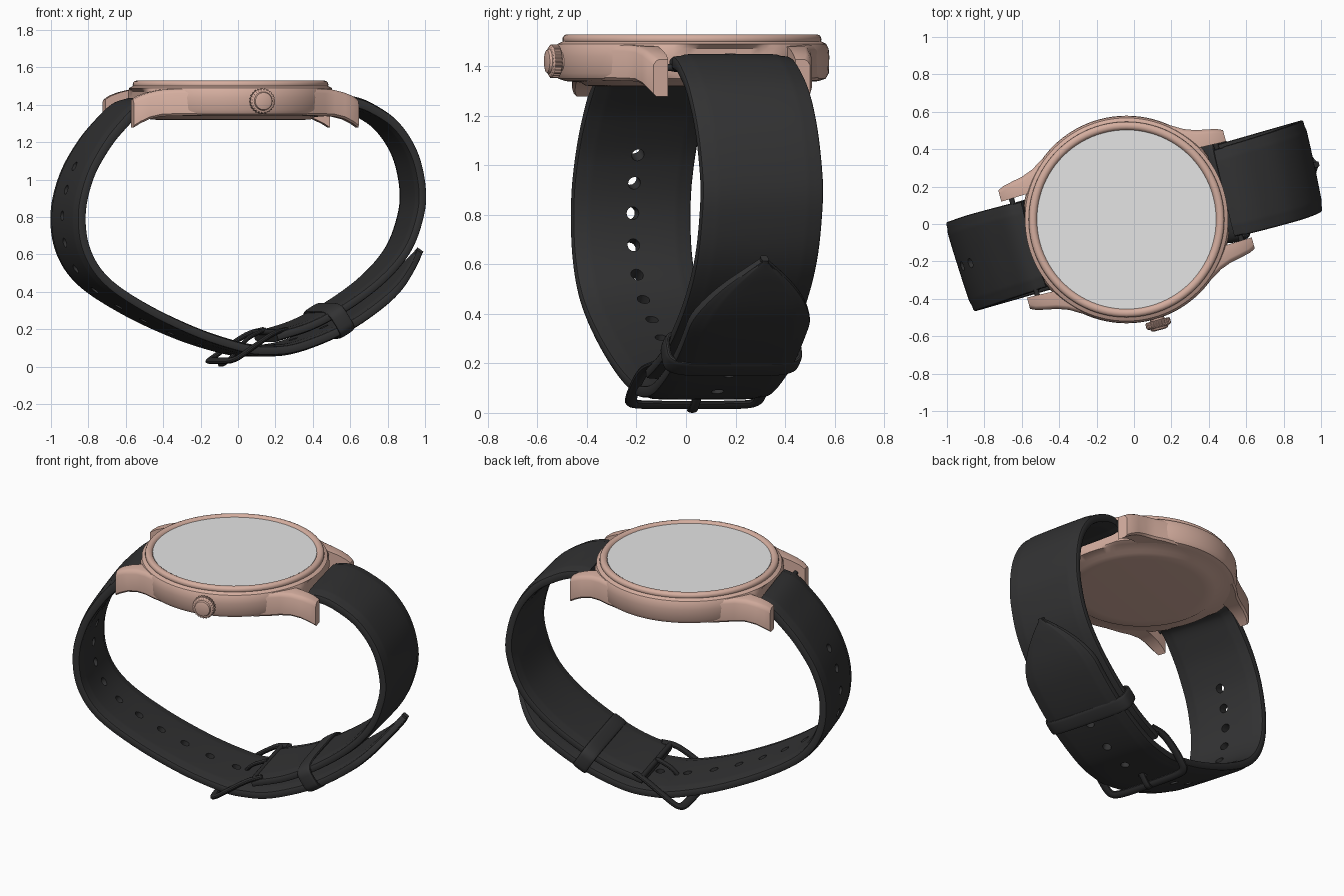
import bpy, bmesh, math
from mathutils import Vector, Matrix

if "Cube" in bpy.data.objects:
    bpy.data.objects.remove(bpy.data.objects["Cube"])

A = math.radians(15)
CX, CY = -0.04, 0.024
M = Matrix.Translation((CX, CY, 0)) @ Matrix.Rotation(A, 4, 'Z')   # watch frame -> world


def material(name, rgb):
    m = bpy.data.materials.new(name)
    m.diffuse_color = (*rgb, 1)
    m.use_nodes = True
    m.node_tree.nodes["Principled BSDF"].inputs["Base Color"].default_value = m.diffuse_color
    return m


ROSE = material("rose_metal", (0.66, 0.42, 0.345))
GLASS = material("dial_grey", (0.78, 0.78, 0.78))
BLACK = material("strap_black", (0.032, 0.032, 0.033))
DARK = material("buckle_black", (0.025, 0.025, 0.026))


def add_loft(bm, rings, closed=False):
    vs = [[bm.verts.new(M @ Vector(p)) for p in r] for r in rings]
    n = len(vs[0])
    for i in range(len(vs) if closed else len(vs) - 1):
        a, b = vs[i], vs[(i + 1) % len(vs)]
        for j in range(n):
            k = (j + 1) % n
            bm.faces.new((a[j], a[k], b[k], b[j]))
    if not closed:
        bm.faces.new(vs[0])
        bm.faces.new(vs[-1])


def smooth(ob, angle=35):
    bpy.ops.object.select_all(action='DESELECT')
    ob.select_set(True)
    bpy.context.view_layer.objects.active = ob
    bpy.ops.object.shade_smooth_by_angle(angle=math.radians(angle))


def finish(name, bm, mat):
    bmesh.ops.recalc_face_normals(bm, faces=bm.faces[:])
    me = bpy.data.meshes.new(name)
    bm.to_mesh(me)
    bm.free()
    me.materials.append(mat)
    ob = bpy.data.objects.new(name, me)
    bpy.context.collection.objects.link(ob)
    smooth(ob)
    return ob


def loft(name, rings, mat, closed=False):
    bm = bmesh.new()
    add_loft(bm, rings, closed)
    return finish(name, bm, mat)


def circle(r, z, n=96):
    return [Vector((r * math.cos(t * math.tau / n), r * math.sin(t * math.tau / n), z)) for t in range(n)]


def curve(pts, steps=8):
    """Catmull-Rom curve through the points"""
    p = [Vector(q) for q in pts]
    p = [2 * p[0] - p[1]] + p + [2 * p[-1] - p[-2]]
    out = []
    for i in range(1, len(p) - 2):
        a, b, c, d = p[i - 1:i + 3]
        for s in range(steps):
            t = s / steps
            out.append(0.5 * (2 * b + (c - a) * t + (2 * a - 5 * b + 4 * c - d) * t * t
                              + (3 * b - a - 3 * c + d) * t ** 3))
    return out + [p[-2]]


def tube(name, pts, normal, a, b, mat, closed=False, power=1.0, seg=12):
    """Sweep a (super)ellipse; a is along the fixed normal, b across it"""
    N = Vector(normal).normalized()
    f = lambda x: math.copysign(abs(x) ** power, x)
    rings, n = [], len(pts)
    for i, p in enumerate(pts):
        nx = pts[(i + 1) % n] if closed else pts[min(i + 1, n - 1)]
        pv = pts[i - 1] if closed else pts[max(i - 1, 0)]
        S = (nx - pv).normalized().cross(N).normalized()
        rings.append([p + N * a * f(math.cos(t * math.tau / seg)) + S * b * f(math.sin(t * math.tau / seg))
                      for t in range(seg)])
    return loft(name, rings, mat, closed)


# case: lathed body with bezel, flattened where the strap meets it
profile = [(0.36, 1.318), (0.43, 1.322), (0.45, 1.335), (0.51, 1.34), (0.54, 1.35), (0.553, 1.372),
           (0.555, 1.44), (0.552, 1.472), (0.543, 1.49), (0.526, 1.499), (0.521, 1.501), (0.523, 1.505),
           (0.522, 1.516), (0.516, 1.525), (0.506, 1.529), (0.494, 1.529), (0.484, 1.523), (0.478, 1.512)]
rings = [circle(r, z) for r, z in profile]
for r in rings:
    for p in r:
        if p.z < 1.475:
            p.x = max(-0.51, min(0.51, p.x))
loft("case", rings, ROSE)
loft("dial_glass", [circle(0.479, 1.508), circle(0.479, 1.517)], GLASS)

# lugs: u, inner v, outer v, bottom, top
stations = [(0.28, 0.27, 0.46, 1.342, 1.487), (0.36, 0.27, 0.424, 1.342, 1.487), (0.42, 0.27, 0.388, 1.341, 1.485),
            (0.48, 0.27, 0.366, 1.338, 1.48), (0.54, 0.268, 0.354, 1.324, 1.466), (0.59, 0.266, 0.343, 1.3, 1.448),
            (0.622, 0.266, 0.328, 1.278, 1.428)]
for sx in (1, -1):
    for sy in (1, -1):
        rr = []
        for u, vi, vo, zb, zt in stations:
            c = 0.012
            rr.append([(u * sx, v * sy, z) for v, z in
                       ((vi, zb), (vo - c, zb), (vo, zb + c), (vo, zt - 2 * c), (vo - c, zt - c / 2),
                        (vo - 2 * c, zt), (vi, zt))])
        loft("lug", rr, ROSE)


# crown with ribbed rim
def crown_ring(r, v, rib):
    return [(0.02 + (r - (rib if t % 4 > 1 else 0)) * math.cos(t * math.tau / 96), v,
             1.42 + (r - (rib if t % 4 > 1 else 0)) * math.sin(t * math.tau / 96)) for t in range(96)]


loft("crown", [crown_ring(*q) for q in
               ((0.04, -0.53, 0), (0.04, -0.562, 0), (0.06, -0.562, 0), (0.068, -0.567, 0.004), (0.068, -0.594, 0.004),
                (0.06, -0.6, 0), (0.05, -0.602, 0), (0.046, -0.612, 0), (0.03, -0.617, 0))], ROSE)

# spring bars between the lugs
for u in (0.565, -0.565):
    tube("spring_bar", [Vector((u, v, 1.395)) for v in (-0.28, 0.28)], (1, 0, 0), 0.014, 0.014, DARK)


# strap halves: padded section swept along a side-view path given as world x, z
def path(pts):
    return curve([((x - CX) / math.cos(A), 0, z) for x, z in pts])


half = [(1, 0.4), (0.985, 0.65), (0.95, 0.75), (0.86, 0.78), (0.78, 0.96), (0.7, 1.0), (0.35, 1.04)]
upper = half + [(0, 1.05)] + [(-w, h) for w, h in reversed(half)]
section = upper + [(w, -h) for w, h in reversed(upper)]


def sideways(q):
    """Small sideways drift of the strap, fading out at the lugs"""
    f = max(0, min(1, (1.42 - q.z) / 0.5))
    return Vector((0, (0.018 * q.x + 0.002) * f, 0))


def frames(p):
    out, s = [], 0
    for i, q in enumerate(p):
        T = (p[min(i + 1, len(p) - 1)] - p[max(i - 1, 0)]).normalized()
        s += (q - p[i - 1]).length if i else 0
        out.append((q + sideways(q), T, Vector((-T.z, 0, T.x)), s))
    return out


def strap(name, p, tip):
    fr = frames(p)
    total = fr[-1][3]
    rings = []
    for q, T, N, s in fr:
        hw = 0.242 + 0.008 * min(1, s / 0.4)
        if s < 0.05:
            hw -= 0.004
        th = (0.031 if tip else 0.029) + 0.007 * max(0, 1 - s / 0.5)
        if tip:
            r = min(1, (total - s) / 0.36)
            hw *= max(0.06, 1 - (1 - r) ** 1.8)
            th *= 0.6 + 0.4 * r
        d = -0.05 * q.x                                  # slight twist
        W = Vector((-math.sin(d), math.cos(d), 0))
        rings.append([q + W * hw * w + N * th * h for w, h in section])
    return loft(name, rings, BLACK), fr


strap("buckle_strap", path([(0.485, 1.405), (0.56, 1.413), (0.66, 1.38), (0.795, 1.288), (0.897, 1.13), (0.94, 0.93),
                            (0.918, 0.77), (0.853, 0.615), (0.728, 0.47), (0.55, 0.335), (0.35, 0.225), (0.15, 0.16)]),
      False)
long_strap, fr = strap("hole_strap", path(
    [(-0.53, 1.40), (-0.60, 1.375), (-0.67, 1.31), (-0.77, 1.19), (-0.865, 1.02), (-0.912, 0.82), (-0.885, 0.62),
     (-0.775, 0.455), (-0.55, 0.305), (-0.27, 0.175), (-0.03, 0.1), (0.1, 0.086), (0.25, 0.1), (0.45, 0.172),
     (0.62, 0.265), (0.8, 0.405), (0.92, 0.54), (0.98, 0.625)]), True)

# punched holes along the long strap
bm = bmesh.new()
for i in range(14):
    want = 0.49 + 0.125 * i + 0.0025 * i * i
    q, T, N, s = min(fr, key=lambda f: abs(f[3] - want))
    q = q + T * (want - s)
    V = Vector((0, 1, 0))
    add_loft(bm, [[q + N * k + (T * math.cos(t * math.tau / 16) + V * math.sin(t * math.tau / 16)) * 0.026
                   for t in range(16)] for k in (-0.06, 0.06)])
cutter = finish("hole_cutter", bm, BLACK)
cutter.hide_render = True
mod = long_strap.modifiers.new("holes", 'BOOLEAN')
mod.operation, mod.object, mod.solver = 'DIFFERENCE', cutter, 'EXACT'
bpy.context.view_layer.update()
mesh = bpy.data.meshes.new_from_object(long_strap.evaluated_get(bpy.context.evaluated_depsgraph_get()))
long_strap.modifiers.clear()
long_strap.data = mesh
bpy.data.objects.remove(cutter)
smooth(long_strap)

# keeper loop around both straps
D, N = Vector((0.85, 0, 0.53)), Vector((-0.53, 0, 0.85))
C = Vector(((0.49 - CX) / math.cos(A), 0.018, 0.245))
pw = lambda x: math.copysign(abs(x) ** 0.45, x)
loop = [C + Vector((0, 0.274, 0)) * pw(math.cos(t * math.tau / 64)) + N * 0.08 * pw(math.sin(t * math.tau / 64))
        for t in range(64)]
tube("keeper_loop", loop, D, 0.046, 0.012, BLACK, closed=True, power=0.6, seg=16)

# buckle frame, hinge bar and prong
side = [(0.25, 0.225, 0.2), (0.17, 0.256, 0.175), (0.08, 0.268, 0.12), (0.0, 0.268, 0.064), (-0.035, 0.256, 0.042),
        (-0.052, 0.215, 0.034), (-0.058, 0.1, 0.032)]
B = 0.015
tube("buckle_frame", curve([(u, B - v, z) for u, v, z in side] + [(u, B + v, z) for u, v, z in side[::-1]]),
     (-0.5, 0, 0.87), 0.014, 0.025, DARK)
tube("buckle_bar", [Vector((0.2, B + v, 0.185)) for v in (-0.25, 0.25)], (1, 0, 0), 0.016, 0.016, DARK)
tube("buckle_prong", curve([(0.2, B, 0.2), (0.1, B, 0.15), (0.03, B, 0.07), (-0.03, B, 0.017), (-0.06, B, 0.011)]),
     (0, 1, 0), 0.02, 0.011, DARK)
